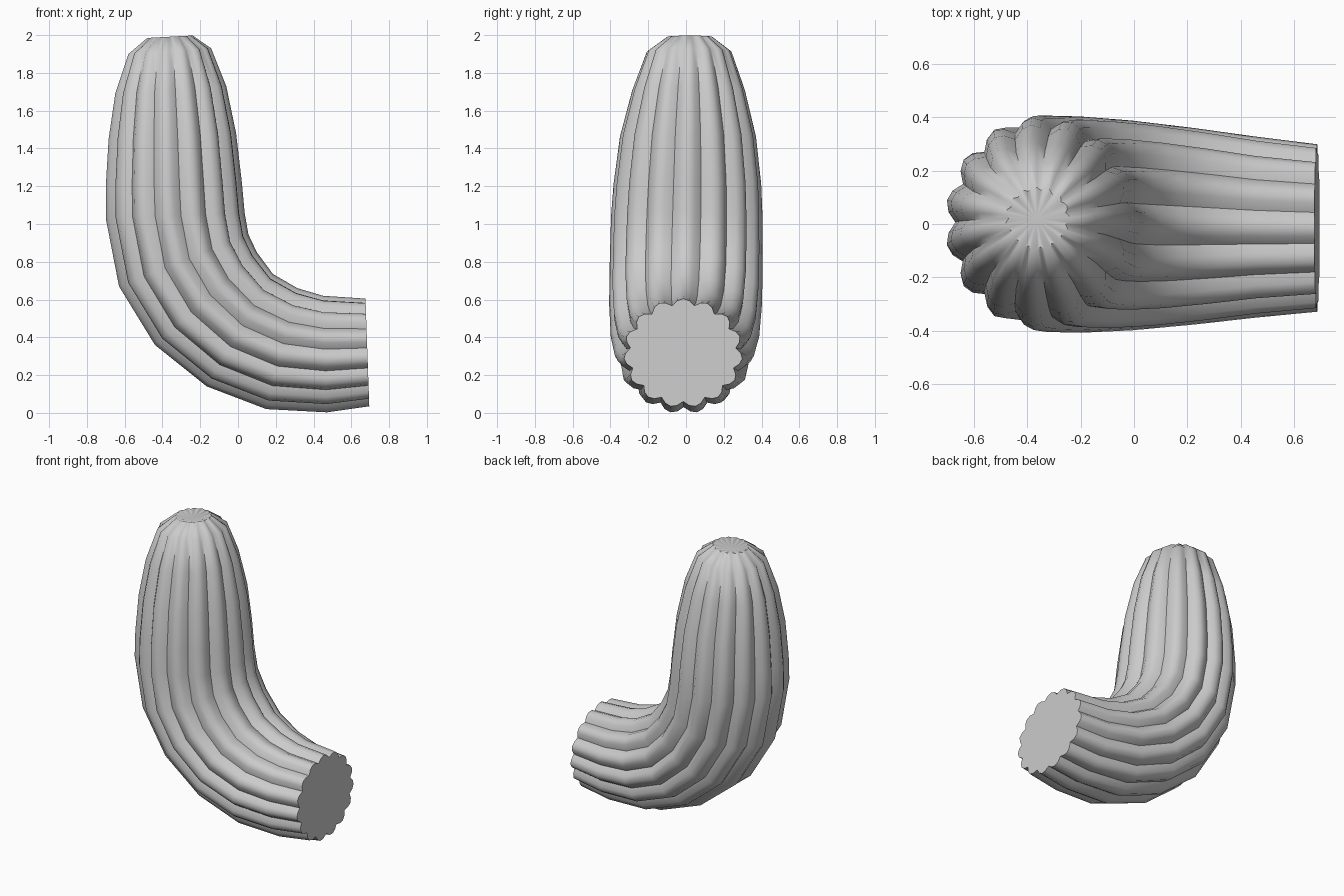
import bpy, bmesh, math
from mathutils import Vector

if "Cube" in bpy.data.objects:
    bpy.data.objects.remove(bpy.data.objects["Cube"], do_unlink=True)

RIBS, STEPS, DEPTH = 15, 4, 0.11

# Each ring: outer bend x, z; inner bend x, z; half width in y
RINGS = [
    (-.48, 1.985, -.24, 1.998, .12),
    (-.58, 1.90, -.142, 1.93, .225),
    (-.65, 1.69, -.062, 1.73, .30),
    (-.685, 1.45, -.01, 1.48, .362),
    (-.70, 1.20, .02, 1.225, .393),
    (-.70, 1.03, .035, 1.06, .403),
    (-.63, .67, .055, .945, .407),
    (-.44, .36, .10, .85, .407),
    (-.165, .14, .185, .735, .395),
    (.15, .02, .315, .66, .37),
    (.47, .003, .45, .62, .34),
    (.695, .035, .675, .605, .315),
]

green_grey = bpy.data.materials.new("plain grey")
green_grey.use_nodes = True
colour = (0.6, 0.6, 0.6, 1)
green_grey.diffuse_color = colour
green_grey.node_tree.nodes["Principled BSDF"].inputs["Base Color"].default_value = colour


def ribbed_ring(bm, outer_x, outer_z, inner_x, inner_z, half_width, y):
    """Scalloped ellipse with a groove on the outer bend and a rib on the inner one."""
    inner = Vector((inner_x, y, inner_z))
    across = inner - Vector((outer_x, y, outer_z))
    radius = across.length / (1 + math.cos(math.pi / RIBS))
    across.normalize()
    centre = inner - across * radius
    verts = []
    for i in range(RIBS * STEPS):
        angle = math.pi + math.tau * i / (RIBS * STEPS)
        bulge = math.sin(math.pi * (i % STEPS) / STEPS)
        scale = 1 - DEPTH * (1 - bulge)
        offset = across * radius * math.cos(angle) + Vector((0, half_width * math.sin(angle), 0))
        verts.append(bm.verts.new(centre + offset * scale))
    return verts


# Ribbed bent stem, swept from the tip to the cut end
bm = bmesh.new()
last = len(RINGS) - 1
rings = [ribbed_ring(bm, *ring, .02 - .035 * i / last) for i, ring in enumerate(RINGS)]
count = RIBS * STEPS
for a, b in zip(rings, rings[1:]):
    for i in range(count):
        j = (i + 1) % count
        bm.faces.new((a[i], b[i], b[j], a[j]))

# Sunken tip and flat cut end
tip = bm.verts.new((-.365, .02, 1.965))
for i in range(count):
    bm.faces.new((tip, rings[0][i], rings[0][(i + 1) % count]))
bm.faces.new(rings[-1])
bmesh.ops.recalc_face_normals(bm, faces=bm.faces)

mesh = bpy.data.meshes.new("ribbed_stem")
bm.to_mesh(mesh)
bm.free()
mesh.materials.append(green_grey)
stem = bpy.data.objects.new("ribbed_stem", mesh)
bpy.context.collection.objects.link(stem)
bpy.context.view_layer.objects.active = stem
stem.select_set(True)
bpy.ops.object.shade_smooth_by_angle(angle=math.radians(52))
